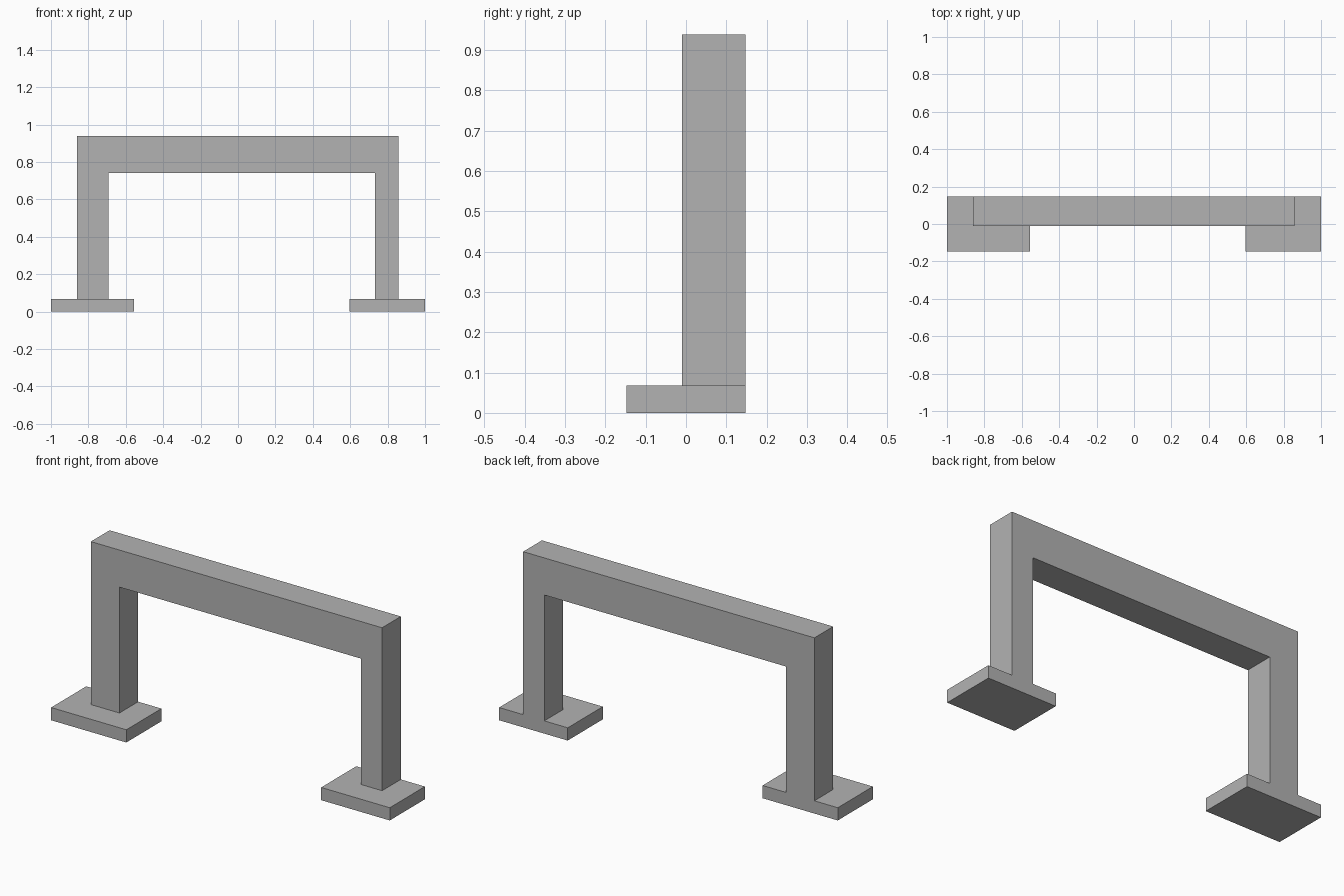
import bpy
import bmesh

cube = bpy.data.objects.get("Cube")
if cube:
    bpy.data.objects.remove(cube, do_unlink=True)

GREY = (0.45, 0.45, 0.45, 1.0)
grey = bpy.data.materials.new("plain_grey")
grey.use_nodes = True
grey.diffuse_color = GREY
grey.node_tree.nodes["Principled BSDF"].inputs["Base Color"].default_value = GREY


def extrude_profile(name, points, front, back):
    """Extrude an x-z outline from the front y to the back y."""
    bm = bmesh.new()
    face = bm.faces.new([bm.verts.new((x, front, z)) for x, z in points])
    result = bmesh.ops.extrude_face_region(bm, geom=[face])
    verts = [v for v in result["geom"] if isinstance(v, bmesh.types.BMVert)]
    bmesh.ops.translate(bm, vec=(0, back - front, 0), verts=verts)
    bmesh.ops.recalc_face_normals(bm, faces=bm.faces)
    mesh = bpy.data.meshes.new(name)
    bm.to_mesh(mesh)
    bm.free()
    mesh.materials.append(grey)
    obj = bpy.data.objects.new(name, mesh)
    bpy.context.collection.objects.link(obj)
    return obj


BACK = 0.148
PAD_TOP, BEAM_BOTTOM, TOP = 0.068, 0.74, 0.938

# Portal frame: two unequal legs joined by a beam
extrude_profile("portal_frame", [
    (-0.862, PAD_TOP), (-0.693, PAD_TOP), (-0.693, BEAM_BOTTOM),
    (0.733, BEAM_BOTTOM), (0.733, PAD_TOP), (0.858, PAD_TOP),
    (0.858, TOP), (-0.862, TOP)], -0.01, BACK)

# Foot pads, flush with the back of the frame
for name, x0, x1 in (("right_foot_pad", -1.0, -0.556),
                     ("left_foot_pad", 0.595, 1.0)):
    extrude_profile(name, [(x0, 0), (x1, 0), (x1, PAD_TOP), (x0, PAD_TOP)],
                    -BACK, BACK)
